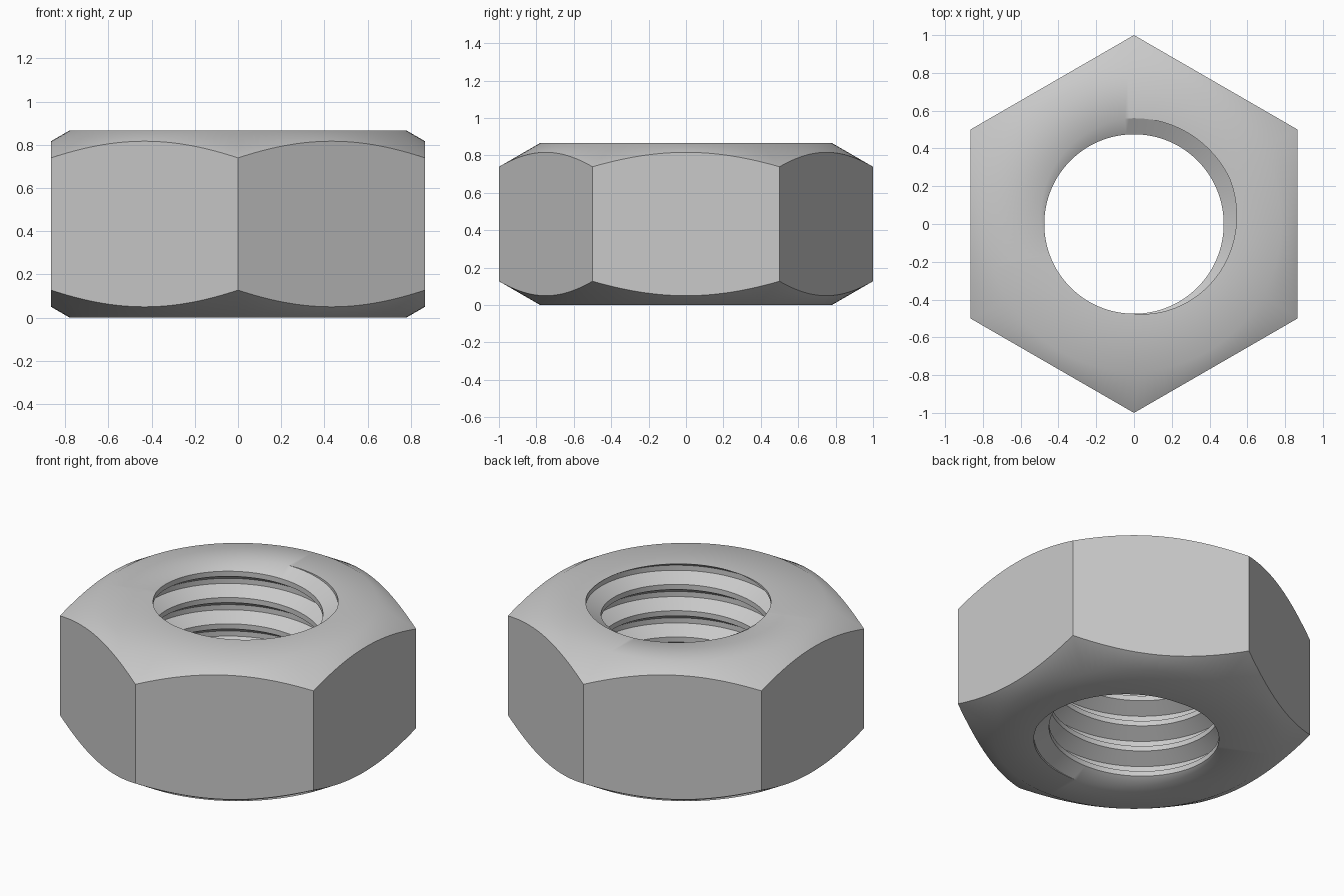
import bpy, bmesh
from math import pi, tau, radians, cos, sin, tan

if "Cube" in bpy.data.objects:
    bpy.data.objects.remove(bpy.data.objects["Cube"])

HEIGHT = 0.866
FLAT = 0.866          # centre to a flat side
CHAMFER_R = 0.78      # where the chamfer cone meets the end faces
MINOR, MAJOR = 0.475, 0.56
PITCH = 0.1624
COLS = 144
STEP = 360 / COLS

# Thread profile corners: phase in degrees of turn, and radius
PROFILE = [(200, MINOR), (270, MINOR), (385, MAJOR), (455, MAJOR), (560, MINOR)]

steel = bpy.data.materials.new("grey steel")
steel.use_nodes = True
colour = (0.59, 0.59, 0.59, 1)
steel.diffuse_color = colour
steel.node_tree.nodes["Principled BSDF"].inputs["Base Color"].default_value = colour

bm = bmesh.new()


def point(radius, degrees, z):
    angle = radians(degrees)
    return bm.verts.new((radius * cos(angle), radius * sin(angle), z))


def thread_radius(phase):
    phase = (phase - PROFILE[0][0]) % 360 + PROFILE[0][0]
    for (p0, r0), (p1, r1) in zip(PROFILE, PROFILE[1:]):
        if phase <= p1:
            return r0 + (r1 - r0) * (phase - p0) / (p1 - p0)


def thread_row(start):
    """One helical row of the bore, held flush at both end faces."""
    row = []
    for j in range(COLS + 1):
        angle = j * STEP
        z = HEIGHT + PITCH * (angle - start) / 360
        z = min(max(z, 0), HEIGHT)
        row.append(point(thread_radius(angle - 360 * (z - HEIGHT) / PITCH), angle, z))
    return row


def circle_row(z):
    return [point(CHAMFER_R, j * STEP, z) for j in range(COLS + 1)]


def hex_row(upper):
    """Hexagon outline where the chamfer cone cuts the flat sides."""
    row = []
    for j in range(COLS + 1):
        off_centre = (j * STEP + 30) % 60 - 30
        radius = FLAT / cos(radians(off_centre))
        drop = (radius - CHAMFER_R) * tan(pi / 6)
        row.append(point(radius, j * STEP, HEIGHT - drop if upper else drop))
    return row


# Right-hand threaded bore from top to bottom, then round the outside and back
bore = [thread_row(phase + 360 * turn)
        for turn in range(-2, 8) for phase, radius in PROFILE[:-1]]
rows = bore + [circle_row(0), hex_row(False), hex_row(True), circle_row(HEIGHT), bore[0]]
for a, b in zip(rows, rows[1:]):
    for j in range(COLS):
        bm.faces.new((a[j], a[j + 1], b[j + 1], b[j]))
bmesh.ops.remove_doubles(bm, verts=bm.verts[:], dist=1e-5)
bmesh.ops.recalc_face_normals(bm, faces=bm.faces[:])

mesh = bpy.data.meshes.new("hex_nut")
bm.to_mesh(mesh)
bm.free()
mesh.materials.append(steel)
nut = bpy.data.objects.new("hex_nut", mesh)
bpy.context.collection.objects.link(nut)

bpy.ops.object.select_all(action='DESELECT')
nut.select_set(True)
bpy.context.view_layer.objects.active = nut
bpy.ops.object.shade_smooth_by_angle(angle=radians(35))
